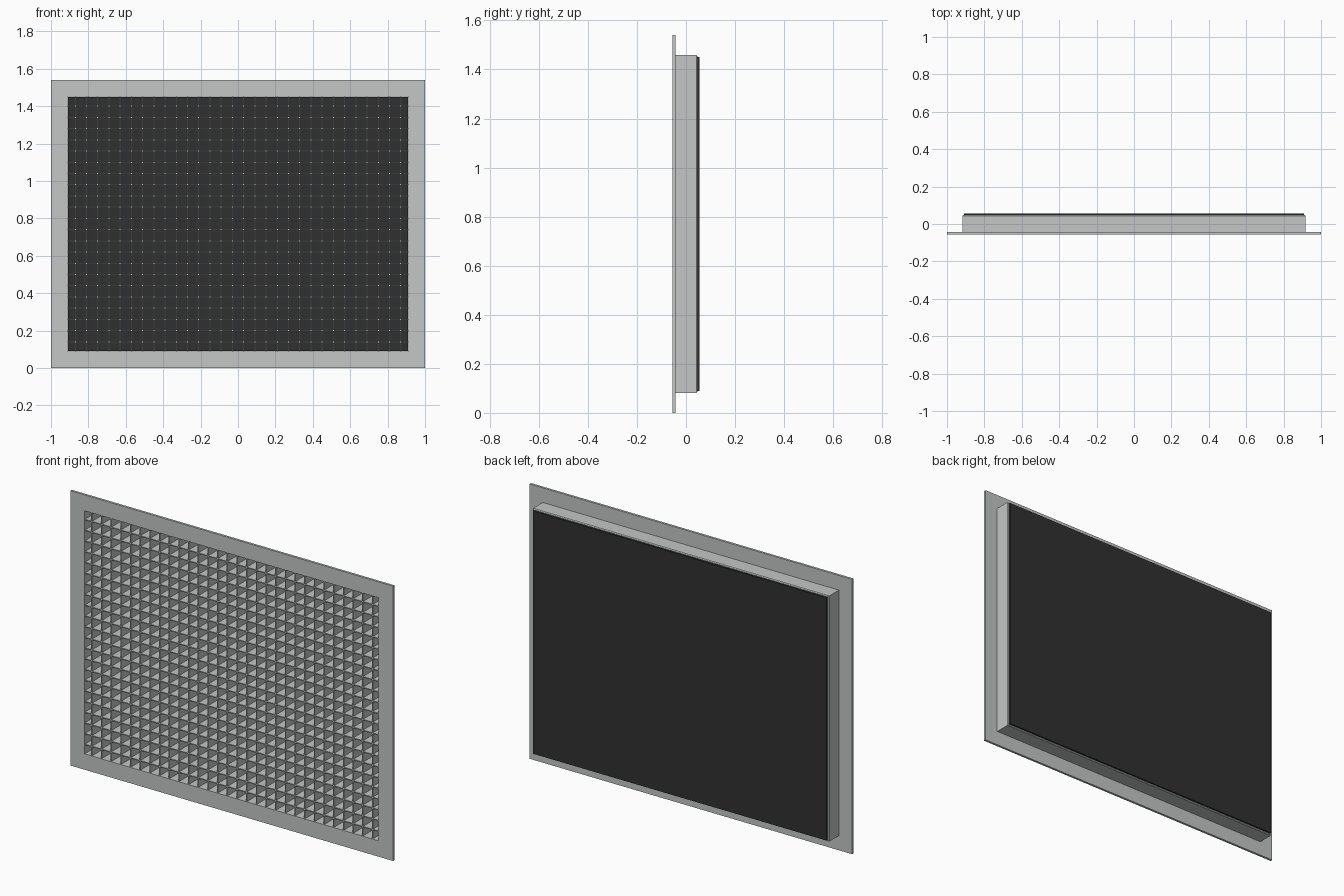
import bpy

cube = bpy.data.objects.get("Cube")
if cube:
    bpy.data.objects.remove(cube, do_unlink=True)


def material(name, colour):
    mat = bpy.data.materials.new(name)
    mat.use_nodes = True
    mat.diffuse_color = colour
    mat.node_tree.nodes["Principled BSDF"].inputs["Base Color"].default_value = colour
    return mat


grey = material("light grey metal", (0.55, 0.57, 0.56, 1))
black = material("black backing", (0.03, 0.03, 0.03, 1))

MID = 0.77      # height of the centre
PITCH = 0.06    # grille spacing
VANE = 0.0055   # vane thickness


def mesh_object(name, verts, faces, mat):
    mesh = bpy.data.meshes.new(name)
    mesh.from_pydata(verts, [], faces)
    mesh.materials.append(mat)
    obj = bpy.data.objects.new(name, mesh)
    bpy.context.collection.objects.link(obj)
    return obj


def ring(name, sections, mat):
    """Rectangular ring: each section is (half width, half height, y)."""
    verts, faces = [], []
    for w, h, y in sections:
        verts += [(sx * w, y, MID + sz * h)
                  for sx, sz in ((-1, -1), (1, -1), (1, 1), (-1, 1))]
    n = len(sections)
    for s in range(n):
        for k in range(4):
            a, b = 4 * s, 4 * ((s + 1) % n)
            j = (k + 1) % 4
            faces.append((a + k, a + j, b + j, b + k))
    return mesh_object(name, verts, faces, mat)


def boxes(name, items, mat):
    """One mesh made of boxes given as (centre, size)."""
    verts, faces = [], []
    for c, s in items:
        o = len(verts)
        verts += [tuple(c[i] + s[i] * d[i] / 2 for i in range(3))
                  for d in ((x, y, z) for x in (-1, 1) for y in (-1, 1) for z in (-1, 1))]
        faces += [tuple(o + i for i in f) for f in
                  ((0, 1, 3, 2), (4, 6, 7, 5), (0, 4, 5, 1),
                   (2, 3, 7, 6), (0, 2, 6, 4), (1, 5, 7, 3))]
    return mesh_object(name, verts, faces, mat)


# Flat flange around the opening
ring("front_flange", [(1, 0.77, -0.056), (1, 0.77, -0.043),
                      (0.911, 0.681, -0.043), (0.911, 0.681, -0.056)], grey)

# Duct collar behind the flange, with a small chamfer at its rear edge
ring("duct_collar", [(0.918, 0.688, -0.045), (0.918, 0.688, 0.042), (0.914, 0.684, 0.047),
                     (0.911, 0.681, 0.047), (0.911, 0.681, -0.045)], grey)

# Crossed vanes of the grille
DEPTH, Y = 0.1, -0.003
boxes("upright_vanes", [(((i - 14.5) * PITCH, Y, MID), (VANE, DEPTH, 1.362))
                        for i in range(30)], grey)
boxes("level_vanes", [((0, Y, MID + (i - 10.5) * PITCH), (1.822, DEPTH, VANE))
                      for i in range(22)], grey)

# Dark sheet closing the back
boxes("back_panel", [((0, 0.051, MID), (1.82, 0.01, 1.36))], black)
